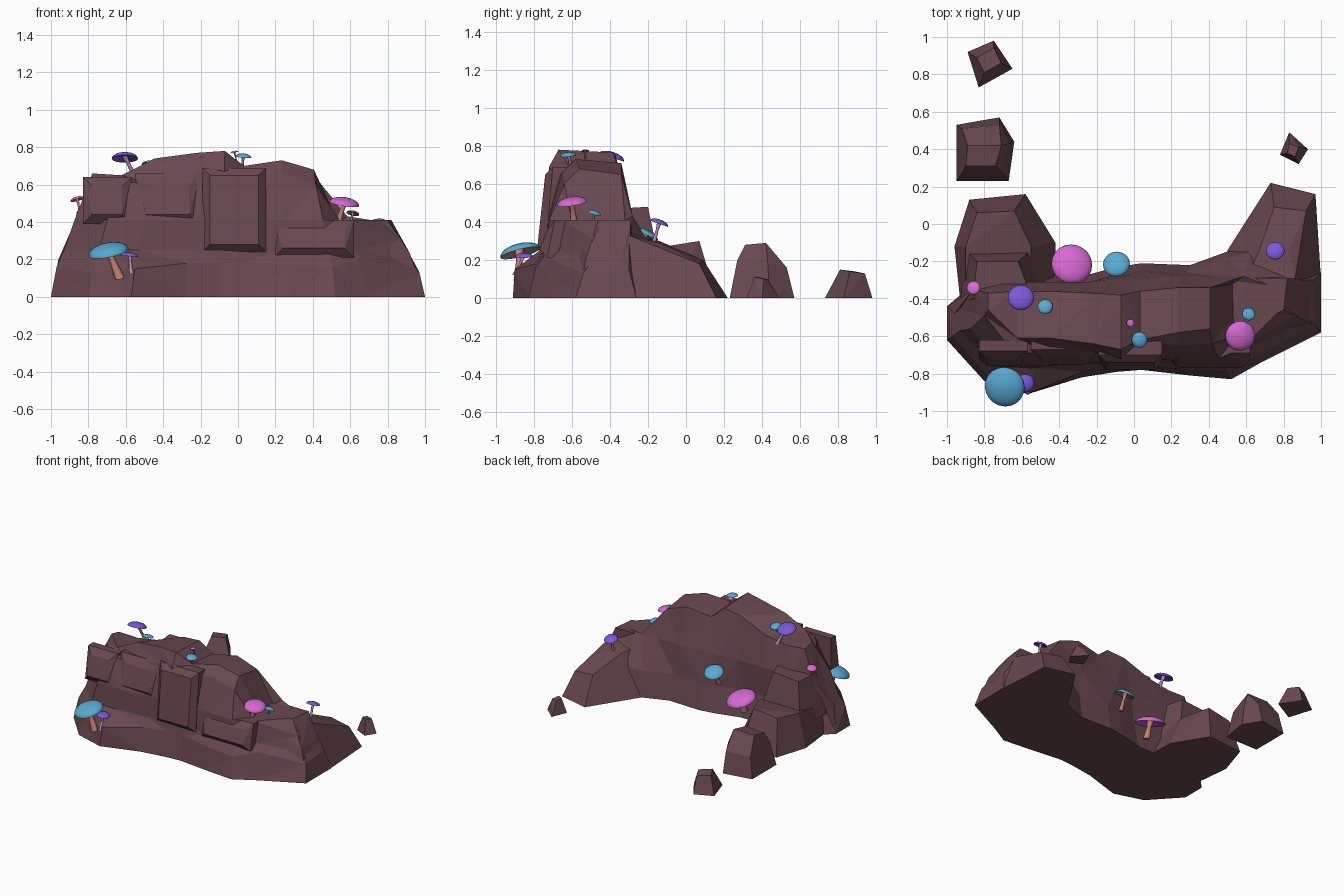
import bpy
import bmesh
from math import pi, cos, sin
from mathutils import Vector

if "Cube" in bpy.data.objects:
    bpy.data.objects.remove(bpy.data.objects["Cube"])


def make_material(name, rgb):
    mat = bpy.data.materials.new(name)
    mat.use_nodes = True
    color = (*rgb, 1)
    mat.diffuse_color = color
    mat.node_tree.nodes["Principled BSDF"].inputs["Base Color"].default_value = color
    return mat


ROCK = make_material("rock brown", (0.14, 0.066, 0.08))
BLUE = make_material("cap blue", (0.10, 0.40, 0.64))
PINK = make_material("cap pink", (0.67, 0.14, 0.64))
PURPLE = make_material("cap purple", (0.19, 0.10, 0.68))
SALMON = make_material("stem salmon", (0.55, 0.22, 0.17))
LILAC = make_material("stem lilac", (0.50, 0.27, 0.50))


def finish(name, bm, mats, smooth=False):
    """Turn a bmesh into a named object with its materials."""
    bmesh.ops.recalc_face_normals(bm, faces=bm.faces)
    mesh = bpy.data.meshes.new(name)
    bm.to_mesh(mesh)
    bm.free()
    for mat in mats:
        mesh.materials.append(mat)
    for poly in mesh.polygons:
        poly.use_smooth = smooth
    obj = bpy.data.objects.new(name, mesh)
    bpy.context.collection.objects.link(obj)
    return obj


def boulder(name, *points):
    """Faceted rock: the convex hull of a few corner points."""
    bm = bmesh.new()
    for point in points:
        bm.verts.new(point)
    hull = bmesh.ops.convex_hull(bm, input=bm.verts)
    loose = set(hull["geom_interior"]) | set(hull["geom_unused"])
    bmesh.ops.delete(bm, geom=[g for g in loose if isinstance(g, bmesh.types.BMVert)],
                     context="VERTS")
    bmesh.ops.dissolve_limit(bm, angle_limit=0.12, verts=bm.verts, edges=bm.edges)
    return finish(name, bm, [ROCK])


# Main ridge: rails running along x, joined into a closed faceted body
STATIONS = (-1, -.8, -.57, -.28, -.09, .04, .3, .52, .68, 1)


def rail(reach, ys, zs):
    """One lengthwise line; a single height drops towards the low end."""
    if not isinstance(zs, tuple):
        zs = (zs,) * (len(STATIONS) - 1) + (zs * .75,)
    return [Vector((s * reach, y, z)) for s, y, z in zip(STATIONS, ys, zs)]


foot = rail(1, (-.62, -.84, -.91, -.82, -.79, -.78, -.81, -.83, -.74, -.58), 0)
lip = rail(.97, (-.6, -.82, -.9, -.79, -.76, -.75, -.78, -.79, -.7, -.54),
           (.16, .13, .15, .18, .19, .19, .17, .16, .2, .13))
ledge = rail(.93, (-.57, -.76, -.77, -.75, -.75, -.74, -.73, -.73, -.66, -.5), .25)
wall = [Vector((p.x * .94, p.y + .01, p.z * 1.64)) for p in ledge]
shoulder = rail(.8, (-.49, -.69, -.69, -.68, -.72, -.67, -.65, -.64, -.6, -.44),
                (.6, .62, .6, .66, .69, .64, .66, .6, .41, .41))
crest = rail(.78, (-.46, -.61, -.61, -.64, -.67, -.62, -.58, -.56, -.5, -.42),
             (.66, .65, .74, .77, .78, .7, .73, .68, .41, .41))
crest_back = rail(.78, (-.37, -.36, -.36, -.37, -.38, -.36, -.34, -.34, -.32, -.35),
                  (.64, .63, .66, .75, .765, .68, .71, .65, .4, .4))
back_wall = rail(.86, (-.35, -.31, -.31, -.31, -.29, -.29, -.28, -.28, -.28, -.3), .43)
back_lip = rail(.96, (-.48, -.31, -.32, -.32, -.27, -.25, -.26, -.18, -.14, -.3), .2)
back_foot = [Vector((p.x / .96, p.y + .04, 0)) for p in back_lip]

bm = bmesh.new()
rails = [[bm.verts.new(p) for p in line] for line in (
    foot, lip, ledge, wall, shoulder, crest, crest_back, back_wall, back_lip, back_foot)]
for a, b in zip(rails, rails[1:] + rails[:1]):
    for i in range(len(STATIONS) - 1):
        bm.faces.new((a[i], a[i + 1], b[i + 1], b[i]))
for end in (0, -1):
    bm.faces.new([line[end] for line in rails])
bmesh.ops.triangulate(bm, faces=bm.faces)
finish("main_ridge", bm, [ROCK])


# Bulging blocks on the front face
def block(name, x0, x1, y, z0, z1, bevel):
    """Chamfered slab that stands out of the cliff to depth y."""
    outer = [(x, -.62, z) for x in (x0, x1) for z in (z0, z1)]
    inner = [(x, y + lean, z) for x in (x0 + bevel, x1 - bevel)
             for z, lean in ((z0 + bevel, 0), (z1 - bevel, .04))]
    middle = [(x, y + .04 + lean, z) for x in (x0, x1)
              for z, lean in ((z0, 0), (z1, .04))]
    boulder(name, *outer, *inner, *middle)


block("left_block", -.83, -.57, -.76, .39, .64, .05)
block("center_left_block", -.55, -.2, -.75, .38, .66, .06)
block("center_block", -.19, .15, -.78, .24, .69, .04)
block("right_block", .19, .62, -.77, .21, .41, .05)

# Low shelf and two arms that reach backwards
boulder("right_shelf", (1, -.57, 0), (1, -.3, 0), (.45, -.5, 0), (.45, -.26, 0),
        (.5, -.29, .41), (.82, -.29, .41), (.5, -.6, .41), (.8, -.46, .41),
        (.92, -.33, .23), (.92, -.52, .23))
boulder("right_arm", (.73, .22, 0), (.97, .16, 0), (.61, -.05, 0), (1, -.3, 0),
        (.5, -.14, 0), (.5, -.35, 0), (.75, .09, .2), (.92, .07, .18),
        (.67, -.14, .3), (.83, -.14, .29), (.6, -.3, .33), (.86, -.3, .33))
boulder("left_arm", (-.88, .13, 0), (-.58, .16, 0), (-.42, -.1, 0), (-.42, -.34, 0),
        (-.96, -.12, 0), (-.93, -.4, 0), (-.84, .06, .27), (-.64, .07, .3),
        (-.55, -.12, .27), (-.9, -.12, .26), (-.55, -.4, .22), (-.9, -.4, .22))
boulder("left_arm_step", (-.9, -.14, .15), (-.54, -.13, .15), (-.5, -.4, .15),
        (-.93, -.42, .15), (-.84, -.2, .46), (-.62, -.2, .48), (-.56, -.36, .47),
        (-.86, -.4, .46))

# Loose stones behind
boulder("large_stone", (-.95, .53, 0), (-.72, .57, 0), (-.64, .44, 0), (-.67, .23, 0),
        (-.95, .23, 0), (-.92, .51, .16), (-.72, .53, .16), (-.67, .43, .18),
        (-.7, .27, .2), (-.92, .27, .19), (-.89, .42, .29), (-.71, .42, .29),
        (-.74, .31, .28), (-.9, .31, .27))
boulder("medium_stone", (-.89, .92, 0), (-.75, .98, 0), (-.65, .83, 0), (-.83, .73, 0),
        (-.84, .89, .14), (-.75, .94, .13), (-.71, .86, .14), (-.8, .81, .15))
boulder("small_stone", (.83, .49, 0), (.93, .4, 0), (.88, .32, 0), (.78, .37, 0),
        (.83, .43, .1), (.88, .41, .1), (.86, .36, .11), (.82, .38, .11))


# Mushrooms: a tilted dome cap on a leaning, flared stem
def skin(bm, rings, stem_bands):
    """Join rings and close both ends; the first bands take the stem colour."""
    loops = [[bm.verts.new(p) for p in ring] for ring in rings]
    n = len(loops[0])
    bm.faces.new(loops[0]).material_index = int(stem_bands > 0)
    for band, (a, b) in enumerate(zip(loops, loops[1:])):
        for i in range(n):
            face = bm.faces.new((a[i], a[(i + 1) % n], b[(i + 1) % n], b[i]))
            face.material_index = int(band < stem_bands)
    bm.faces.new(loops[-1]).material_index = int(stem_bands >= len(loops) - 1)


def mushroom(name, cap_mat, stem_mat, base, center, radius, tilt):
    base, center = Vector(base), Vector(center)
    turn = Vector((0, 0, 1)).rotation_difference(Vector((*tilt, 1)))

    def ring(middle, r, sides):
        return [middle + turn @ Vector((r * cos(2 * pi * i / sides),
                                        r * sin(2 * pi * i / sides), 0))
                for i in range(sides)]

    up = turn @ Vector((0, 0, radius))
    bm = bmesh.new()
    # stem
    skin(bm, [ring(base.lerp(center, t), radius * r, 8)
              for t, r in ((-.15, .24), (.2, .2), (.6, .15), (1, .24))], 3)
    # underside first, then the dome above the rim; only blue caps have pale gills
    profile = [(.2, 0), (.88, -.14), (1, -.18)]
    profile += [(cos(a), .43 * sin(a) - .16) for a in (pi * i / 12 for i in range(6))]
    profile.append((.04, .27))
    skin(bm, [ring(center + up * h, radius * r, 20) for r, h in profile],
         int(cap_mat == BLUE))
    obj = finish(name, bm, [cap_mat, stem_mat], smooth=True)
    bpy.context.view_layer.objects.active = obj
    obj.select_set(True)
    bpy.ops.object.shade_smooth_by_angle(angle=0.9)
    obj.select_set(False)


mushroom("front_blue_mushroom", BLUE, SALMON,
         (-.64, -.88, .12), (-.695, -.875, .255), .108, (-.2, -.25))
mushroom("front_purple_mushroom", PURPLE, LILAC,
         (-.57, -.895, .135), (-.58, -.85, .225), .048, (.1, 0))
mushroom("top_purple_mushroom", PURPLE, LILAC,
         (-.55, -.37, .64), (-.605, -.39, .75), .07, (0, .3))
mushroom("top_small_blue_mushroom", BLUE, SALMON,
         (-.48, -.46, .62), (-.475, -.44, .715), .04, (0, .3))
mushroom("side_pink_mushroom", PINK, SALMON,
         (-.84, -.36, .43), (-.86, -.34, .525), .037, (-.25, .2))
mushroom("crest_blue_mushroom", BLUE, LILAC,
         (.02, -.6, .68), (.03, -.62, .755), .042, (.1, -.1))
mushroom("crest_pink_mushroom", PINK, SALMON,
         (0, -.53, .7), (-.02, -.53, .775), .021, (-.2, 0))
mushroom("right_pink_mushroom", PINK, SALMON,
         (.54, -.59, .41), (.57, -.6, .51), .08, (.15, -.15))
mushroom("right_blue_mushroom", BLUE, SALMON,
         (.6, -.49, .39), (.615, -.48, .45), .035, (.2, .3))
mushroom("arm_purple_mushroom", PURPLE, LILAC,
         (.75, -.17, .29), (.755, -.14, .4), .05, (0, .35))
mushroom("back_pink_mushroom", PINK, SALMON,
         (-.33, -.25, .09), (-.33, -.21, .2), .11, (.15, .3))
mushroom("back_blue_mushroom", BLUE, SALMON,
         (-.1, -.26, .24), (-.095, -.21, .34), .072, (-.1, .45))
